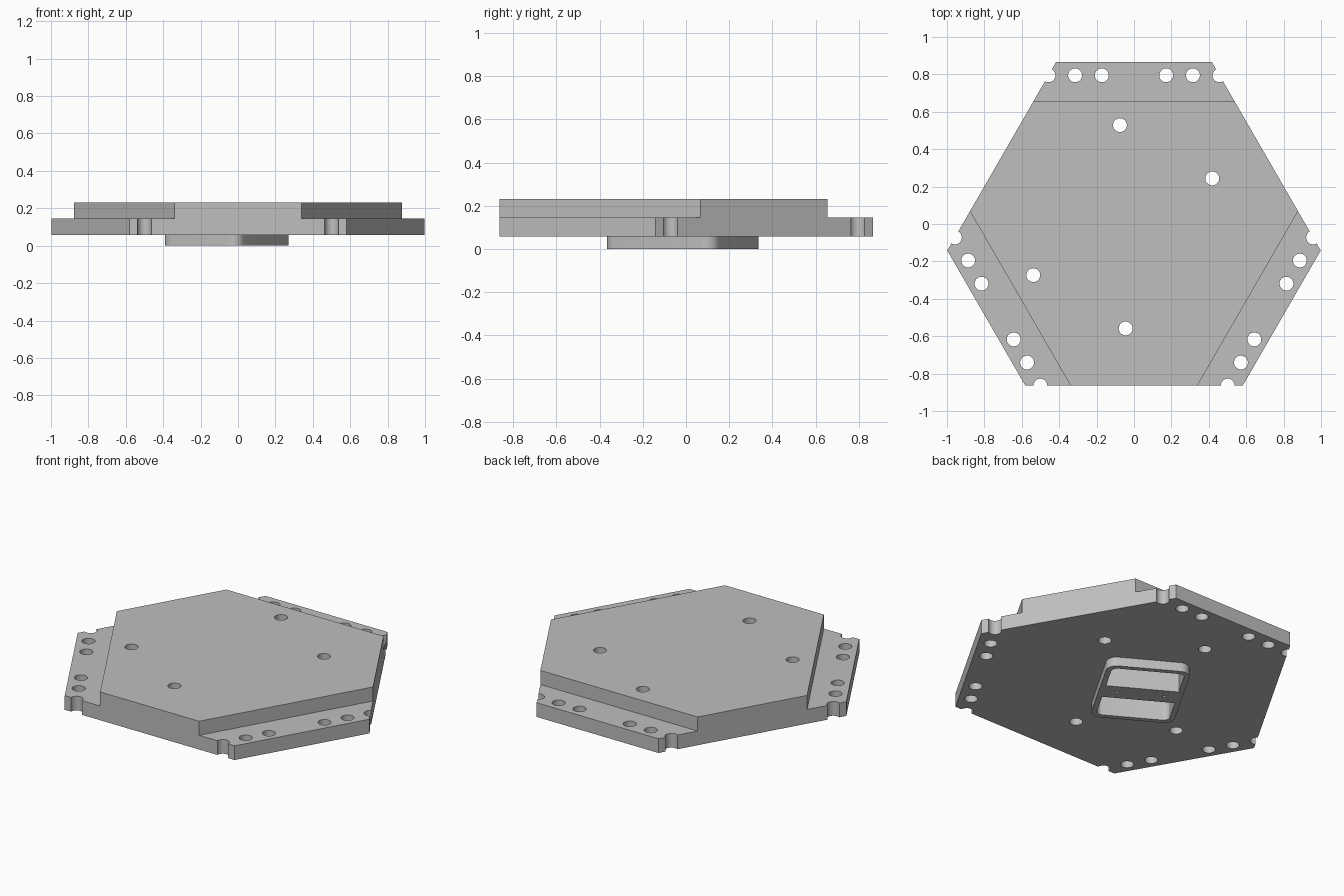
import bpy
import bmesh
from math import pi, cos, sin, radians
from mathutils import Matrix, Vector

if "Cube" in bpy.data.objects:
    bpy.data.objects.remove(bpy.data.objects["Cube"], do_unlink=True)

GREY = (0.52, 0.52, 0.52, 1)
grey = bpy.data.materials.new("plain_grey")
grey.diffuse_color = GREY
grey.use_nodes = True
grey.node_tree.nodes["Principled BSDF"].inputs["Base Color"].default_value = GREY

BOTTOM, STEP, TOP = 0.057, 0.145, 0.232
CENTRE = Vector((0, -0.047))      # centre of the threefold plate
MOUNT = Vector((-0.06, -0.015))   # centre of the turned socket
TURN = radians(-30)
HOLE = 0.037


def prism(bm, points, z0, z1):
    """Extrude a flat outline between two heights."""
    face = bm.faces.new([bm.verts.new((p[0], p[1], z0)) for p in points])
    top = bmesh.ops.extrude_face_region(bm, geom=[face])["geom"]
    verts = [v for v in top if isinstance(v, bmesh.types.BMVert)]
    bmesh.ops.translate(bm, vec=(0, 0, z1 - z0), verts=verts)


def make(name, bm):
    bmesh.ops.recalc_face_normals(bm, faces=bm.faces)
    mesh = bpy.data.meshes.new(name)
    bm.to_mesh(mesh)
    bm.free()
    mesh.materials.append(grey)
    obj = bpy.data.objects.new(name, mesh)
    bpy.context.collection.objects.link(obj)
    return obj


def combine(target, tool, operation):
    """Apply a boolean and discard the tool."""
    mod = target.modifiers.new("combine", "BOOLEAN")
    mod.object, mod.operation, mod.solver = tool, operation, "EXACT"
    bpy.context.view_layer.objects.active = target
    bpy.ops.object.modifier_apply(modifier=mod.name)
    bpy.data.objects.remove(tool, do_unlink=True)


def spin(x, y, k):
    """Place a point on one of the three arms of the plate."""
    return Matrix.Rotation(-2 * pi * k / 3, 2) @ Vector((x, y)) + CENTRE


def socket(x, y):
    return Matrix.Rotation(TURN, 2) @ Vector((x, y)) + MOUNT


def circle(c, r, n=40):
    return [(c[0] + r * cos(2 * pi * i / n), c[1] + r * sin(2 * pi * i / n)) for i in range(n)]


def rounded(a, b, r, n=8):
    """Rounded rectangle with half sizes a and b."""
    pts = []
    for q, (sx, sy) in enumerate([(1, 1), (-1, 1), (-1, -1), (1, -1)]):
        for i in range(n + 1):
            t = (q + i / n) * pi / 2
            pts.append((sx * (a - r) + r * cos(t), sy * (b - r) + r * sin(t)))
    return pts


# Six-sided plate with alternating long and short edges
bm = bmesh.new()
prism(bm, [spin(s * 0.417, 0.912, k) for k in range(3) for s in (-1, 1)], BOTTOM, TOP)
plate = make("hexagonal_plate", bm)

# Lowered ledges along the short edges
bm = bmesh.new()
for k in range(3):
    ledge = [(-0.7, 0.702), (0.7, 0.702), (0.7, 1.1), (-0.7, 1.1)]
    prism(bm, [spin(x, y, k) for x, y in ledge], STEP, TOP + 0.1)
combine(plate, make("ledge_cutter", bm), "DIFFERENCE")

# Raised socket rim under the plate
bm = bmesh.new()
prism(bm, [socket(*p) for p in rounded(0.237, 0.293, 0.06)], 0, BOTTOM + 0.04)
combine(plate, make("socket_rim", bm), "UNION")

# Ledge holes, edge notches and mounting holes
bm = bmesh.new()
for k in range(3):
    for s in (-1, 1):
        for x in (0.172, 0.315, 0.457):
            prism(bm, circle(spin(s * x, 0.842, k), HOLE), -0.1, TOP + 0.1)
for sx in (-1, 1):
    for sy in (-1, 1):
        prism(bm, circle(socket(sx * 0.285, sy * 0.463), HOLE), -0.1, TOP + 0.1)
combine(plate, make("hole_cutter", bm), "DIFFERENCE")

# Two socket pockets with a crossbar between them, and small bar holes
bm = bmesh.new()
A, B, BAR = 0.207, 0.263, 0.063
outline = rounded(A, B, 0.035)
upper = [p for p in outline if p[1] > BAR] + [(-A, BAR), (A, BAR)]
for s in (-1, 1):
    prism(bm, [socket(s * x, s * y) for x, y in upper], -0.1, STEP + 0.02)
    prism(bm, circle(socket(s * 0.135, 0), 0.009, 16), -0.1, 0.05)
combine(plate, make("pocket_cutter", bm), "DIFFERENCE")

bpy.ops.object.select_all(action="DESELECT")
plate.select_set(True)
bpy.context.view_layer.objects.active = plate
bpy.ops.object.shade_smooth_by_angle(angle=radians(30))
